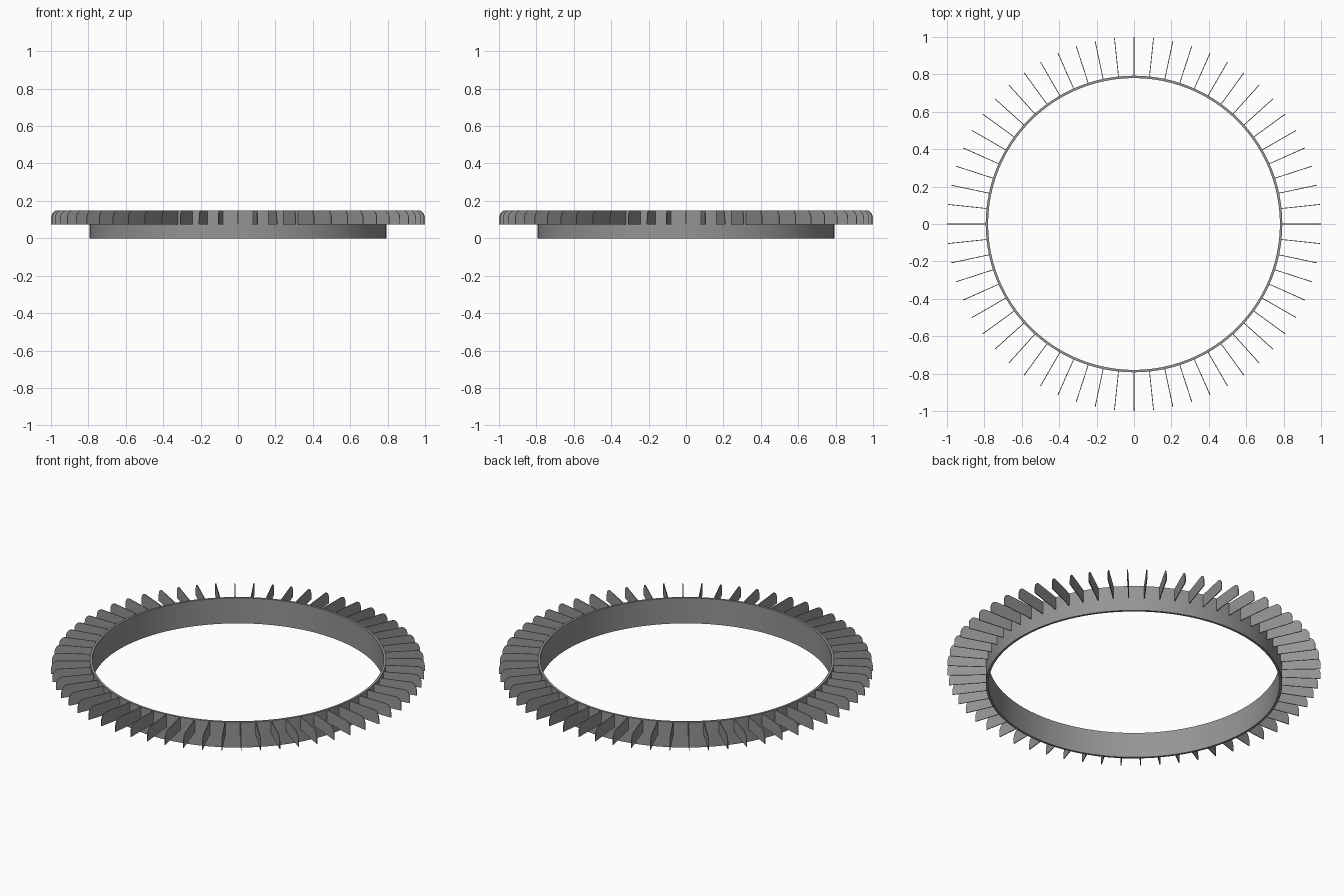
import bpy, bmesh, math
from mathutils import Matrix

if "Cube" in bpy.data.objects:
    bpy.data.objects.remove(bpy.data.objects["Cube"])

FINS = 60
SEGMENTS = 120
R_IN, R_OUT, R_TIP = 0.78, 0.793, 1.0
Z_FIN, Z_TOP = 0.075, 0.15
THICK = 0.004
CORNER_X, CORNER_Z = 0.035, 0.045

grey = bpy.data.materials.new("mid_grey")
grey.diffuse_color = (0.3, 0.3, 0.3, 1)
grey.use_nodes = True
grey.node_tree.nodes["Principled BSDF"].inputs["Base Color"].default_value = grey.diffuse_color


def add_object(name, bm):
    bmesh.ops.recalc_face_normals(bm, faces=bm.faces)
    mesh = bpy.data.meshes.new(name)
    bm.to_mesh(mesh)
    bm.free()
    mesh.materials.append(grey)
    obj = bpy.data.objects.new(name, mesh)
    bpy.context.collection.objects.link(obj)
    return obj


# Thin ring band: a rectangular section revolved around z
bm = bmesh.new()
section = [(R_IN, 0), (R_OUT, 0), (R_OUT, Z_TOP), (R_IN, Z_TOP)]
verts = [bm.verts.new((r, 0, z)) for r, z in section]
edges = [bm.edges.new((verts[i], verts[(i + 1) % 4])) for i in range(4)]
bmesh.ops.spin(bm, geom=verts + edges, cent=(0, 0, 0), axis=(0, 0, 1),
               angle=math.tau, steps=SEGMENTS, use_merge=True)
bmesh.ops.remove_doubles(bm, verts=bm.verts, dist=1e-5)
ring = add_object("ring_band", bm)
bpy.context.view_layer.objects.active = ring
ring.select_set(True)
bpy.ops.object.shade_smooth_by_angle(angle=math.radians(30))

# Fin outline: square bottom corner, rounded upper tip
outline = [(R_OUT - 0.005, Z_FIN), (R_TIP, Z_FIN)]
for i in range(9):
    a = math.pi / 2 * i / 8
    outline.append((R_TIP - CORNER_X + CORNER_X * math.cos(a),
                    Z_TOP - CORNER_Z + CORNER_Z * math.sin(a)))
outline.append((R_OUT - 0.005, Z_TOP))

# Radial fins around the upper half of the band
bm = bmesh.new()
for k in range(FINS):
    turn = Matrix.Rotation(math.tau * k / FINS, 4, 'Z')
    face = bm.faces.new([bm.verts.new((r, -THICK / 2, z)) for r, z in outline])
    side = bmesh.ops.extrude_face_region(bm, geom=[face], use_keep_orig=True)
    moved = [g for g in side["geom"] if isinstance(g, bmesh.types.BMVert)]
    bmesh.ops.translate(bm, verts=moved, vec=(0, THICK, 0))
    bmesh.ops.transform(bm, matrix=turn, verts=list(face.verts) + moved)
add_object("radial_fins", bm)
